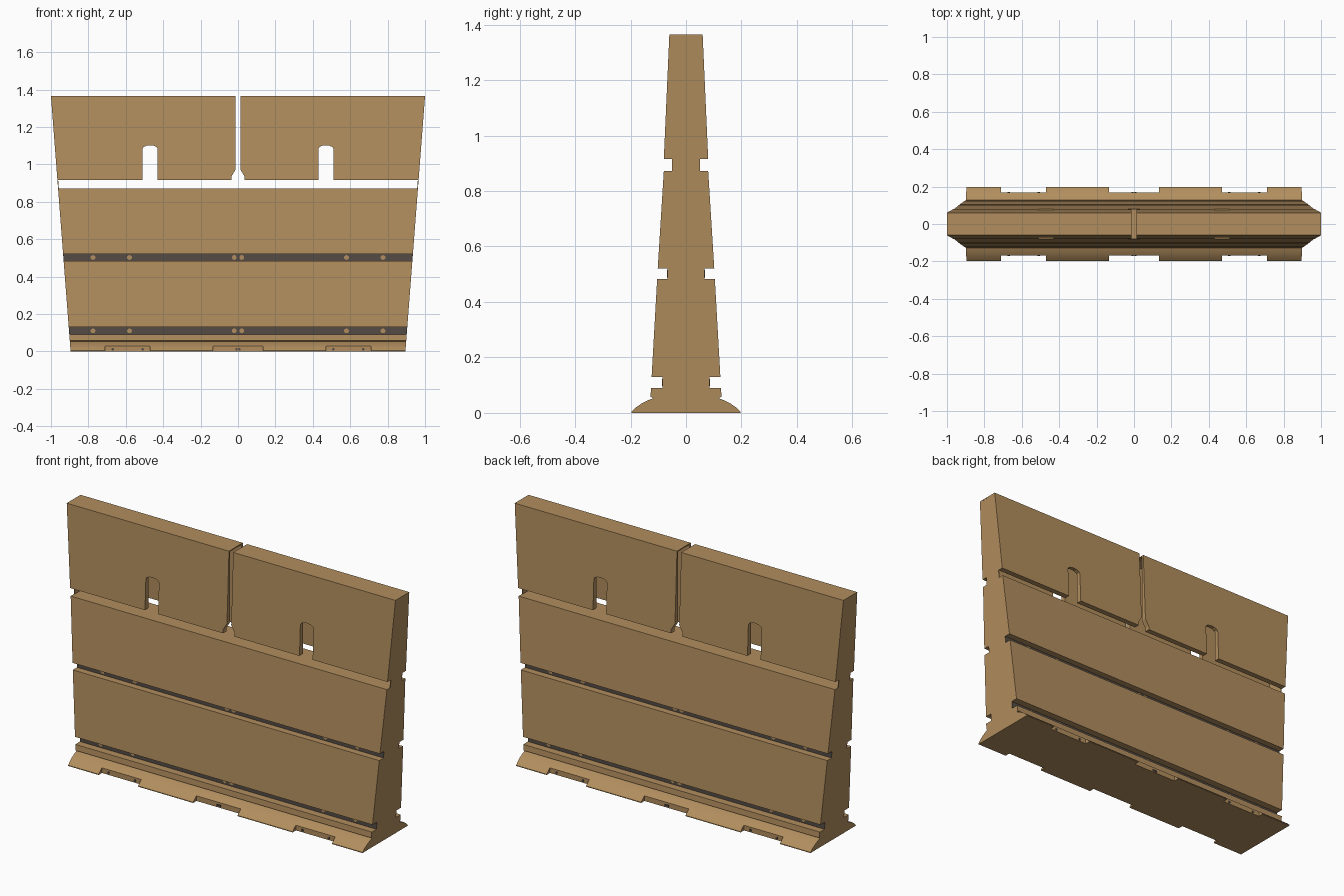
import bpy, bmesh, math
from mathutils import Matrix

if "Cube" in bpy.data.objects:
    bpy.data.objects.remove(bpy.data.objects["Cube"])

TOP = 1.365


def material(name, rgb):
    m = bpy.data.materials.new(name)
    m.diffuse_color = (*rgb, 1)
    m.use_nodes = True
    m.node_tree.nodes["Principled BSDF"].inputs["Base Color"].default_value = m.diffuse_color
    return m


tan = material("tan_plastic", (0.445, 0.271, 0.112))
dark = material("dark_grey_metal", (0.09, 0.072, 0.06))


def half_length(z):
    """The barrier ends lean outward with height."""
    return 0.895 + 0.105 * z / TOP


def half_depth(z):
    """Thickness of the tapering upper wall."""
    return 0.06 + 0.02 * (TOP - z) / 0.45


def finish(name, bm, mat=tan):
    bmesh.ops.recalc_face_normals(bm, faces=bm.faces)
    me = bpy.data.meshes.new(name)
    bm.to_mesh(me)
    bm.free()
    ob = bpy.data.objects.new(name, me)
    bpy.context.collection.objects.link(ob)
    me.materials.append(mat)
    return ob


def loft(name, a, b):
    """Closed solid between two matching outlines."""
    bm = bmesh.new()
    va = [bm.verts.new(p) for p in a]
    vb = [bm.verts.new(p) for p in b]
    bm.faces.new(va)
    bm.faces.new(vb[::-1])
    n = len(va)
    for i in range(n):
        j = (i + 1) % n
        bm.faces.new((va[i], vb[i], vb[j], va[j]))
    return finish(name, bm)


def box(name, lo, hi):
    bm = bmesh.new()
    bmesh.ops.create_cube(bm, size=1)
    for v in bm.verts:
        v.co = [lo[i] if v.co[i] < 0 else hi[i] for i in range(3)]
    return finish(name, bm)


# Lower body: grooved, flared profile run along the length
side = [(0.197, 0), (0.197, 0.004), (0.18, 0.02), (0.16, 0.034), (0.14, 0.044),
        (0.118, 0.053), (0.128, 0.058), (0.126, 0.09),
        (0.085, 0.09), (0.085, 0.13), (0.124, 0.13),
        (0.104, 0.483), (0.067, 0.483), (0.067, 0.52), (0.102, 0.52),
        (0.08, 0.872)]
profile = side + [(-y, z) for y, z in reversed(side)]
body = loft("lower_body",
            [(-half_length(z), y, z) for y, z in profile],
            [(half_length(z), y, z) for y, z in profile])

# Fork pockets cut into the foot flare
cutters = []
for x0, x1 in ((-0.71, -0.47), (-0.135, 0.135), (0.47, 0.71)):
    for s in (-1, 1):
        y0, y1 = sorted((s * 0.168, s * 0.3))
        cutter = box("pocket_cutter", (x0, y0, -0.1), (x1, y1, 0.03))
        cutter.hide_render = True
        cutters.append(cutter)
        mod = body.modifiers.new("pocket", 'BOOLEAN')
        mod.operation = 'DIFFERENCE'
        mod.solver = 'EXACT'
        mod.object = cutter
deps = bpy.context.evaluated_depsgraph_get()
cut_mesh = bpy.data.meshes.new_from_object(body.evaluated_get(deps))
body.modifiers.clear()
body.data = cut_mesh
for cutter in cutters:
    bpy.data.objects.remove(cutter)

# Groove back walls are dark
body.data.materials.clear()
body.data.materials.append(tan)
body.data.materials.append(dark)
for p in body.data.polygons:
    z = p.center.z
    in_groove = 0.1 < z < 0.12 or 0.49 < z < 0.51
    p.material_index = 1 if in_groove and abs(p.normal.y) > 0.9 else 0
bpy.context.view_layer.objects.active = body
body.select_set(True)
bpy.ops.object.shade_smooth_by_angle(angle=math.radians(25))

# Upper panels: hollow, front and back skins with arched slots and a centre gap
INNER = 0.05
arch = [(0.47 + 0.04 * math.cos(a), 1.083 + 0.019 * math.sin(a))
        for a in (math.pi * i / 6 for i in range(7))]
outline = [(0.013, TOP), (half_length(TOP), TOP), (half_length(0.915), 0.915),
           (0.51, 0.915)] + arch + [(0.43, 0.915), (0.035, 0.915),
                                    (0.035, 0.935), (0.013, 0.972)]
for s, label in ((-1, "left"), (1, "right")):
    for f, face in ((-1, "front"), (1, "back")):
        loft(f"upper_panel_{face}_{label}",
             [(s * x, f * half_depth(z), z) for x, z in outline],
             [(s * x, f * INNER, z) for x, z in outline])
    # Top cap closing the hollow
    x0, x1 = sorted((s * 0.013, s * half_length(TOP - 0.004)))
    box("top_cap_" + label, (x0, -INNER, TOP - 0.006), (x1, INNER, TOP))
    # Thin end wall, also bridging the open gap under the panel
    end = [(-INNER, 0.87), (INNER, 0.87), (INNER, TOP), (-INNER, TOP)]
    loft("end_wall_" + label,
         [(s * half_length(z), y, z) for y, z in end],
         [(s * (half_length(z) - 0.004), y, z) for y, z in end])


def studs(name, spots, radius, depth, mat):
    """Round studs facing out of the front and back."""
    bm = bmesh.new()
    for x, y, z in spots:
        for s in (-1, 1):
            m = Matrix.Translation((x, s * y, z)) @ Matrix.Rotation(math.pi / 2, 4, 'X')
            bmesh.ops.create_cone(bm, cap_ends=True, segments=10, radius1=radius,
                                  radius2=radius, depth=depth, matrix=m)
    return finish(name, bm, mat)


# Tan studs in the grooves and dark drain plugs in the pockets
studs("groove_studs",
      [(x, y, z) for y, z in ((0.085, 0.11), (0.067, 0.502))
       for x in (-0.775, -0.58, -0.02, 0.02, 0.58, 0.775)], 0.013, 0.004, tan)
studs("drain_plugs", [(x, 0.167, 0.011) for x in (-0.67, -0.51, -0.008, 0.008, 0.51, 0.67)],
      0.007, 0.008, dark)
